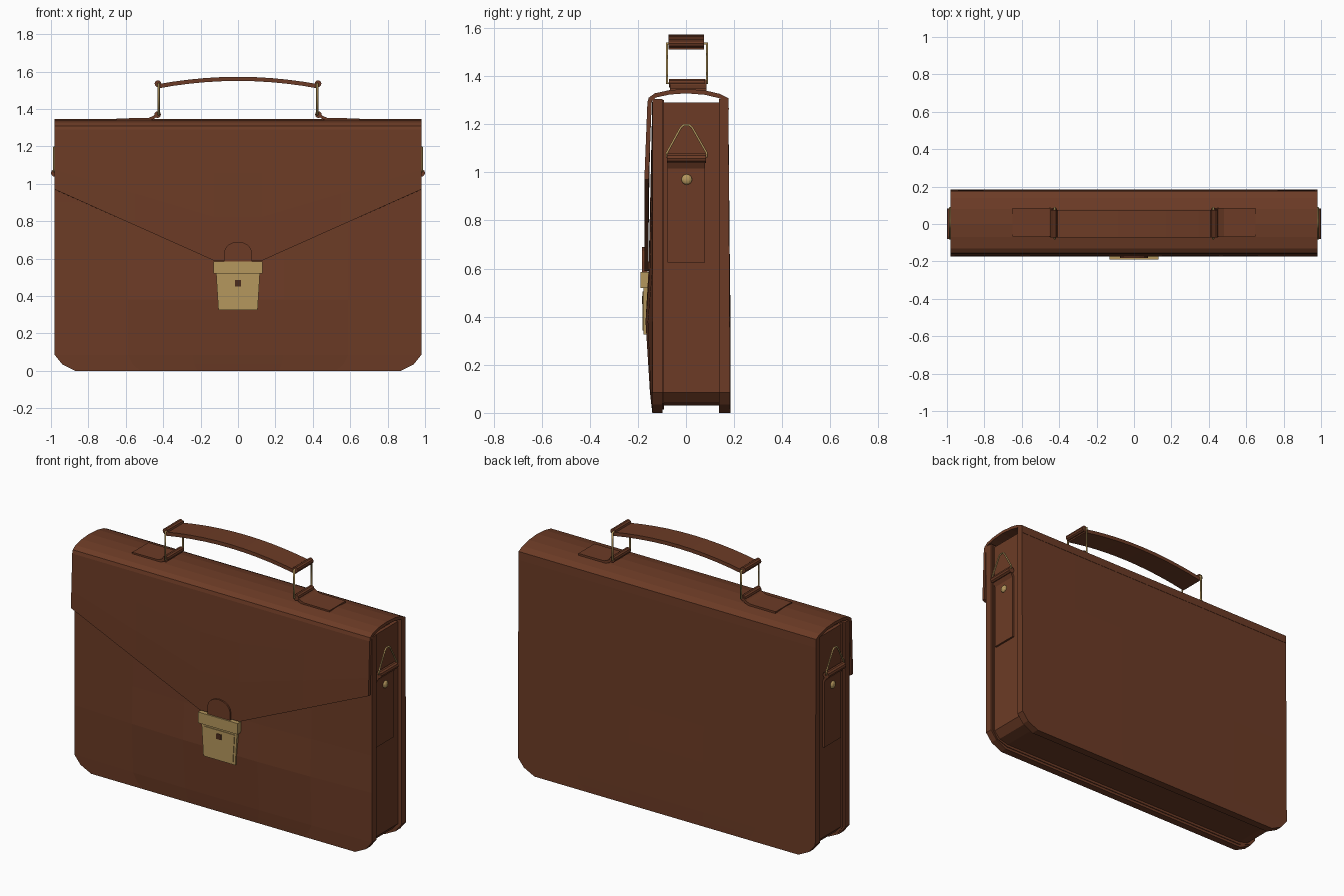
import bpy, bmesh, math
from mathutils import Vector

if "Cube" in bpy.data.objects:
    bpy.data.objects.remove(bpy.data.objects["Cube"])


def material(name, rgb):
    m = bpy.data.materials.new(name)
    m.diffuse_color = (*rgb, 1)
    m.use_nodes = True
    m.node_tree.nodes["Principled BSDF"].inputs["Base Color"].default_value = m.diffuse_color
    return m


LEATHER = material("brown_leather", (0.150, 0.044, 0.019))
BRASS = material("brass", (0.46, 0.31, 0.11))
DARK = material("keyhole_dark", (0.07, 0.025, 0.012))


def finish(name, bm, mat):
    bmesh.ops.recalc_face_normals(bm, faces=bm.faces[:])
    me = bpy.data.meshes.new(name)
    bm.to_mesh(me)
    bm.free()
    me.materials.append(mat)
    ob = bpy.data.objects.new(name, me)
    bpy.context.collection.objects.link(ob)
    return ob


def shell(name, outer, inner, mat=LEATHER):
    """Closed slab between two point grids of the same size."""
    bm = bmesh.new()
    A, B = [[[bm.verts.new(p) for p in row] for row in g] for g in (outer, inner)]
    n, m = len(A), len(A[0])
    for g in (A, B):
        for i in range(n - 1):
            for j in range(m - 1):
                bm.faces.new((g[i][j], g[i + 1][j], g[i + 1][j + 1], g[i][j + 1]))
    rim = [(i, 0) for i in range(n)] + [(n - 1, j) for j in range(1, m)]
    rim += [(i, m - 1) for i in range(n - 2, -1, -1)] + [(0, j) for j in range(m - 2, 0, -1)]
    for (a, b), (c, d) in zip(rim, rim[1:] + rim[:1]):
        bm.faces.new((A[a][b], A[c][d], B[c][d], B[a][b]))
    return finish(name, bm, mat)


def offset(path, t):
    """Shift an open 2D path sideways by t."""
    pts = [Vector(p) for p in path]
    out = []
    for i, p in enumerate(pts):
        d = (pts[min(i + 1, len(pts) - 1)] - pts[max(i - 1, 0)]).normalized()
        out.append((p.x + d.y * t, p.y - d.x * t))
    return out


def strip(name, path, t, y0, y1):
    """Leather strap following an (x, z) path, spanning y0..y1."""
    grids = [[[(x, y, z) for y in (y0, y1)] for x, z in p] for p in (path, offset(path, t))]
    return shell(name, *grids)


def prism(name, outline, y0, y1, mat):
    """Extrude an (x, z) outline along y."""
    bm = bmesh.new()
    f = bm.faces.new([bm.verts.new((x, y0, z)) for x, z in outline])
    r = bmesh.ops.extrude_face_region(bm, geom=[f])
    bmesh.ops.translate(bm, vec=(0, y1 - y0, 0),
                        verts=[v for v in r["geom"] if isinstance(v, bmesh.types.BMVert)])
    return finish(name, bm, mat)


def rect(x0, x1, z0, z1):
    return [(x0, z0), (x1, z0), (x1, z1), (x0, z1)]


def roll(name, x, z, r, y0, y1):
    c = [(x + r * math.cos(k * math.tau / 10), z + r * math.sin(k * math.tau / 10)) for k in range(10)]
    return prism(name, c, y0, y1, LEATHER)


def wire(name, pts, r):
    """Closed brass wire loop."""
    cu = bpy.data.curves.new(name, 'CURVE')
    cu.dimensions = '3D'
    cu.bevel_depth, cu.bevel_resolution = r, 1
    sp = cu.splines.new('POLY')
    sp.points.add(len(pts) - 1)
    for p, co in zip(sp.points, pts):
        p.co = (*co, 1)
    sp.use_cyclic_u = True
    tmp = bpy.data.objects.new(name + "_curve", cu)
    bpy.context.collection.objects.link(tmp)
    bpy.context.view_layer.update()
    me = bpy.data.meshes.new_from_object(tmp.evaluated_get(bpy.context.evaluated_depsgraph_get()))
    bpy.data.objects.remove(tmp)
    me.materials.clear()
    me.materials.append(BRASS)
    ob = bpy.data.objects.new(name, me)
    bpy.context.collection.objects.link(ob)


# front and back panels: clipped bottom corners, soft bulge (z, half width, bulge)
ROWS = [(0, .87, 0), (.035, .94, .15), (.085, .98, .35), (.38, .98, 1),
        (.6, .98, .55), (.9, .98, .3), (1.305, .98, 0)]
COLS = (-1, -.6, -.25, .25, .6, 1)


def panel(name, face, inner, bulge):
    out = [[(w * t, face(z) + bulge * b * (1 - t * t), z) for t in COLS] for z, w, b in ROWS]
    inn = [[(w * t, inner, z) for t in COLS] for z, w, b in ROWS]
    shell(name, out, inn)


panel("front_panel", lambda z: -.14, -.097, -.03)
panel("back_panel", lambda z: .184 - .008 * z / 1.3, .138, .004)

# recessed gusset running down one side, along the bottom and up the other
half = [(.86, .03), (.92, .045), (.957, .085), (.957, 1.29)]
strip("gusset", [(-x, z) for x, z in half[::-1]] + half, -.02, -.1, .14)
# welt beside the front panel
welt = [(.862, .015), (.935, .04), (.967, .085), (.967, 1.3)]
strip("front_welt", [(-x, z) for x, z in welt[::-1]] + welt, -.02, -.1, -.092)

# flap: arched over the top, tapering to the lock at the front
TOP = [(.178, 1.26), (.176, 1.308), (.14, 1.326), (.08, 1.34), (0, 1.346),
       (-.07, 1.341), (-.13, 1.328), (-.155, 1.31)]


def flap_path(x):
    end = .97 - .38 * (.98 - max(abs(x), .13)) / .85
    zs = [1.29 + (end - 1.29) * k / 3 for k in range(4)]
    return TOP + [(-.16 - .013 * min(1, (1.3 - z) / .33), z) for z in zs]


xs = (-.98, -.55, -.13, .13, .55, .98)
paths = [flap_path(x) for x in xs]
shell("flap", [[(x, y, z) for y, z in p] for x, p in zip(xs, paths)],
      [[(x, y, z) for y, z in offset(p, -.018)] for x, p in zip(xs, paths)])

# arched tongue above the lock
arch = [(.075 * math.cos(a), .63 + .06 * math.sin(a)) for a in [k * math.pi / 8 for k in range(9)]]
prism("lock_tongue", [(-.075, .53), (.075, .53)] + arch, -.182, -.16, LEATHER)

# brass lock with raised rim and keyhole
prism("lock_top_plate", rect(-.13, .13, .52, .585), -.19, -.15, BRASS)
prism("lock_body", [(-.105, .325), (.105, .325), (.117, .52), (-.117, .52)], -.176, -.14, BRASS)
prism("lock_face", [(-.092, .342), (.092, .342), (.102, .505), (-.102, .505)], -.18, -.17, BRASS)
prism("keyhole", rect(-.016, .016, .452, .485), -.182, -.175, DARK)

# carrying handle
N = 10
arc = [(.43 * t, 1.532 + .04 * (1 - t * t)) for t in [2 * k / N - 1 for k in range(N + 1)]]
strip("handle", arc, .022, -.072, .075)

for s, side in ((-1, "left"), (1, "right")):
    # handle end roll, brass loop and flap tab
    roll(side + "_handle_roll", s * .428, 1.535, .018, -.072, .075)
    roll(side + "_tab_roll", s * .43, 1.37, .018, -.07, .08)
    wire(side + "_handle_loop", [(s * .424, y, z) for y, z in
         ((-.079, 1.37), (.087, 1.37), (.087, 1.535), (-.079, 1.535))], .006)
    strip(side + "_handle_tab", [(s * .65, 1.35), (s * .48, 1.351), (s * .455, 1.362), (s * .425, 1.386)],
          -s * .016, -.067, .085)
    # side strap, its roll, triangular ring and stud
    strip(side + "_side_strap", [(s * .968, .625), (s * .968, 1.015), (s * .988, 1.05)], -s * .014, -.077, .08)
    roll(side + "_side_roll", s * .98, 1.058, .02, -.08, .083)
    wire(side + "_side_ring", [(s * .984, y, z) for y, z in
         ((-.08, 1.065), (-.08, 1.08), (-.022, 1.185), (-.01, 1.196), (.014, 1.196),
          (.026, 1.185), (.086, 1.08), (.086, 1.065))], .005)
    bm = bmesh.new()
    bmesh.ops.create_uvsphere(bm, u_segments=12, v_segments=8, radius=.022)
    bmesh.ops.scale(bm, vec=(.6, 1, 1), verts=bm.verts)
    bmesh.ops.translate(bm, vec=(s * .968, .003, .97), verts=bm.verts)
    finish(side + "_stud", bm, BRASS)
